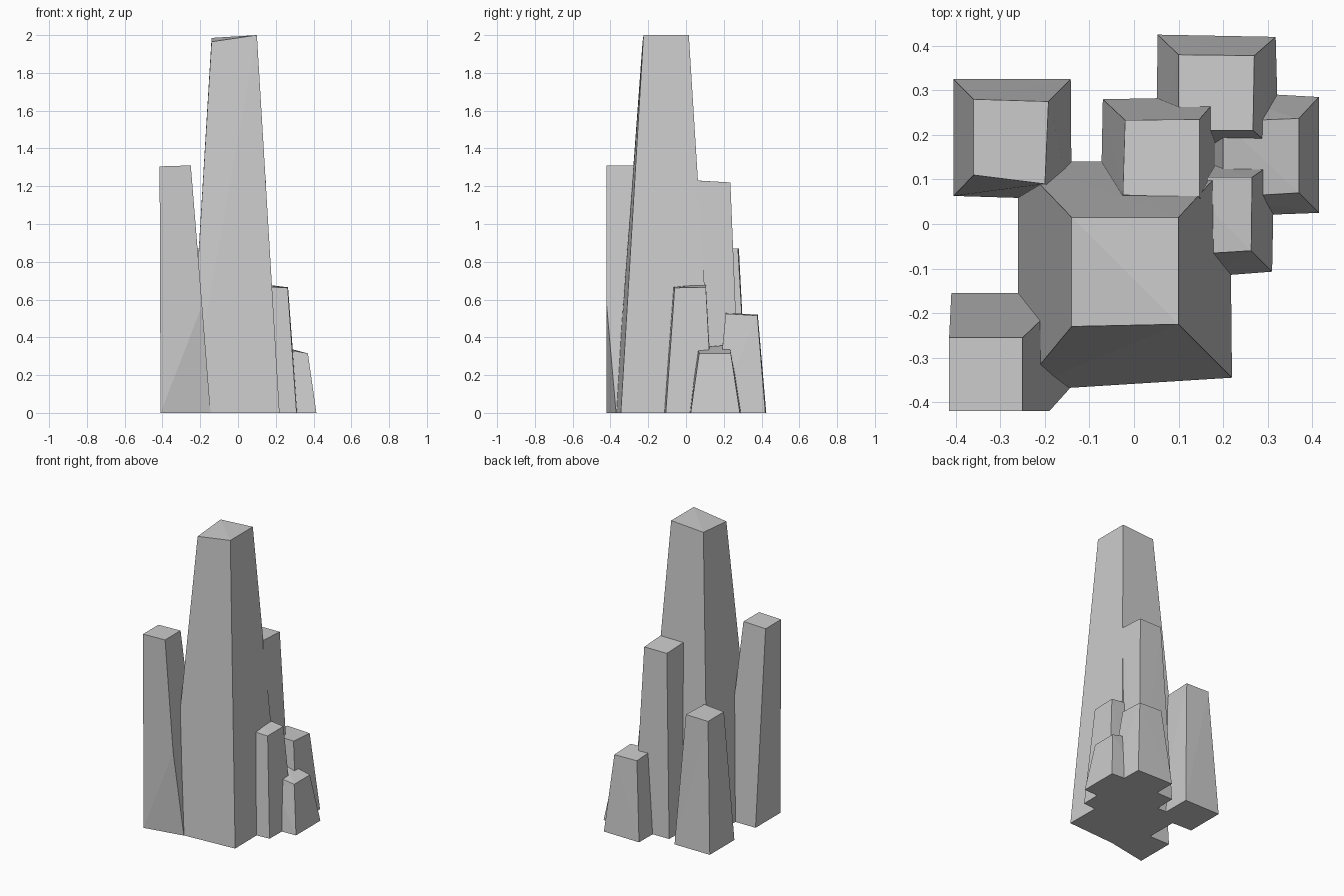
import bpy
import bmesh

cube = bpy.data.objects.get("Cube")
if cube:
    bpy.data.objects.remove(cube, do_unlink=True)

# One plain stone colour
stone = bpy.data.materials.new("grey_stone")
stone.use_nodes = True
colour = (0.6, 0.6, 0.6, 1.0)
stone.diffuse_color = colour
stone.node_tree.nodes["Principled BSDF"].inputs["Base Color"].default_value = colour


def column(name, base, top, heights, extra=()):
    """Tapered faceted column: outline on the ground, tilted top, extra chip points."""
    points = [(x, y, 0) for x, y in base]
    points += [(x, y, z) for (x, y), z in zip(top, heights)]
    points += list(extra)
    bm = bmesh.new()
    verts = [bm.verts.new(p) for p in points]
    bmesh.ops.convex_hull(bm, input=verts)
    loose = [v for v in bm.verts if not v.link_faces]
    bmesh.ops.delete(bm, geom=loose, context="VERTS")
    bmesh.ops.recalc_face_normals(bm, faces=bm.faces)
    mesh = bpy.data.meshes.new(name)
    bm.to_mesh(mesh)
    bm.free()
    mesh.materials.append(stone)
    obj = bpy.data.objects.new(name, mesh)
    bpy.context.collection.objects.link(obj)
    return obj


# Corners run front left, front right, back right, back left
column("main_column",
       [(-.26, -.375), (.22, -.345), (.215, .14), (-.26, .14)],
       [(-.14, -.23), (.1, -.225), (.1, .015), (-.14, .015)],
       [1.965, 2, 2, 1.985])

# Tall front pillar with a chipped lower corner
column("front_pillar",
       [(-.41, -.42), (-.145, -.37), (-.145, -.155), (-.41, -.155)],
       [(-.415, -.42), (-.25, -.42), (-.25, -.255), (-.415, -.255)],
       [1.305, 1.31, 1.31, 1.305],
       [(-.19, -.42, .57)])

# Tall pillar leaning on the back of the main column
column("back_pillar",
       [(-.075, .02), (.19, .02), (.19, .285), (-.07, .28)],
       [(-.025, .065), (.147, .06), (.147, .235), (-.02, .233)],
       [1.23, 1.23, 1.22, 1.22])

# Free-standing pillar at the back corner
column("corner_pillar",
       [(-.405, .063), (-.14, .055), (-.142, .325), (-.405, .325)],
       [(-.36, .11), (-.2, .09), (-.192, .275), (-.36, .28)],
       [.87, .87, .87, .87])

# Low columns grouped on the other side
column("rear_low_column",
       [(.05, .16), (.325, .16), (.318, .42), (.053, .425)],
       [(.1, .21), (.267, .21), (.27, .378), (.1, .38)],
       [.53, .525, .515, .52])

column("side_low_column",
       [(.15, .015), (.415, .025), (.415, .285), (.15, .3)],
       [(.2, .06), (.37, .07), (.37, .237), (.2, .23)],
       [.345, .315, .315, .36])

column("side_mid_column",
       [(.14, -.12), (.31, -.107), (.315, .14), (.14, .145)],
       [(.1, -.07), (.263, -.06), (.265, .105), (.1, .105)],
       [.67, .662, .665, .685])
